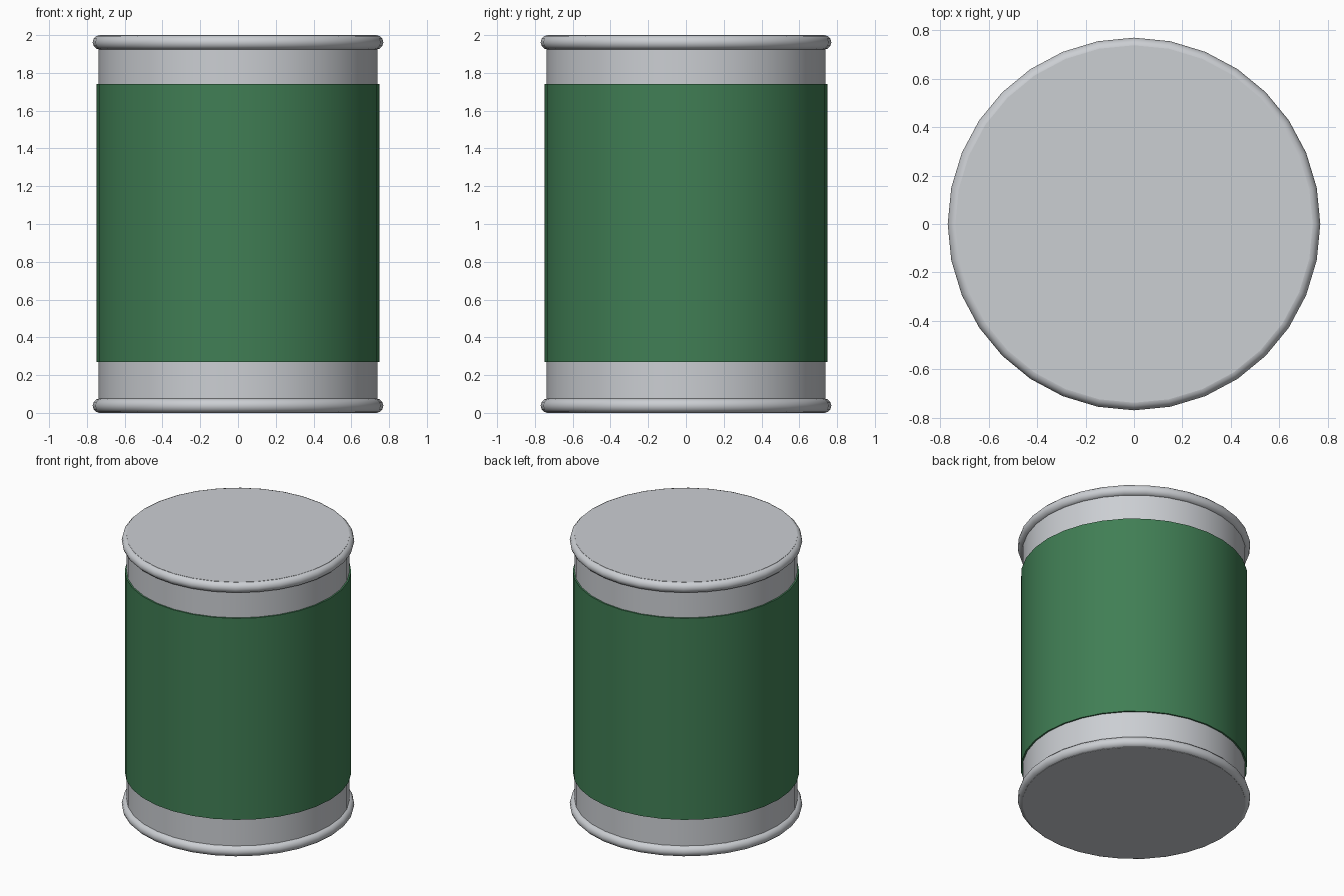
import bpy
import math

if "Cube" in bpy.data.objects:
    bpy.data.objects.remove(bpy.data.objects["Cube"])

SIDES = 32


def material(name, rgb):
    m = bpy.data.materials.new(name)
    m.diffuse_color = (*rgb, 1.0)
    m.use_nodes = True
    m.node_tree.nodes["Principled BSDF"].inputs["Base Color"].default_value = m.diffuse_color
    return m


metal = material("tin grey", (0.60, 0.62, 0.65))
green = material("label green", (0.052, 0.21, 0.09))


def finish(name, mat, angle):
    ob = bpy.context.object
    ob.name = name
    ob.data.materials.append(mat)
    bpy.ops.object.shade_smooth_by_angle(angle=math.radians(angle))
    return ob


def cylinder(name, radius, z0, z1, mat):
    bpy.ops.mesh.primitive_cylinder_add(
        vertices=SIDES, radius=radius, depth=z1 - z0,
        location=(0, 0, (z0 + z1) / 2))
    return finish(name, mat, 40)


def rim(name, z):
    bpy.ops.mesh.primitive_torus_add(
        major_segments=SIDES, minor_segments=12,
        major_radius=0.731, minor_radius=0.0385, location=(0, 0, z))
    return finish(name, metal, 60)


# Can body with flat lid and base
cylinder("can_body", 0.738, 0.0, 2.0, metal)
# Paper label wrapped around the middle
cylinder("label", 0.749, 0.27, 1.74, green)
# Rolled rims
rim("bottom_rim", 0.0385)
rim("top_rim", 1.9615)
